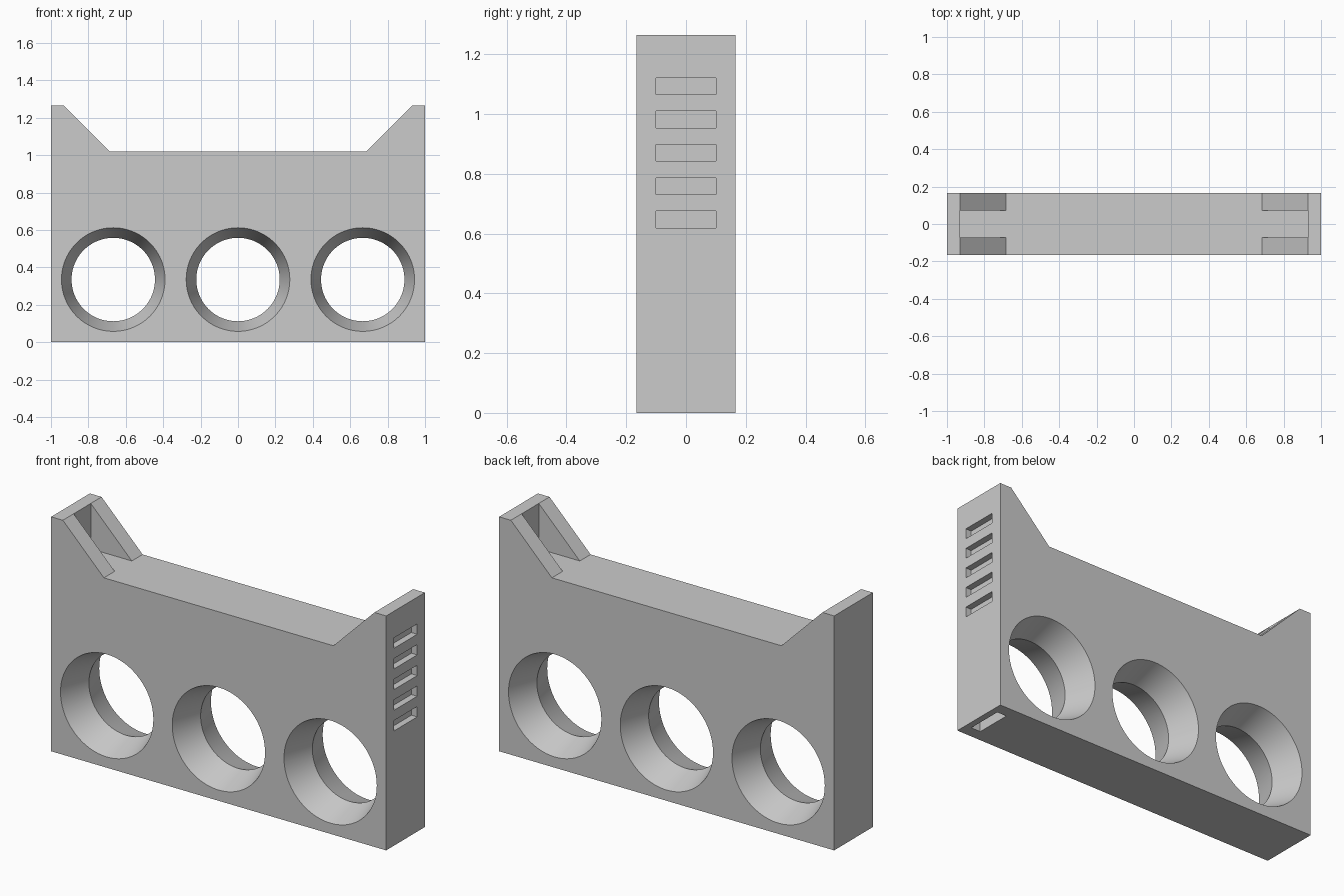
import bpy, bmesh, math
from mathutils import Vector

cube = bpy.data.objects.get("Cube")
if cube:
    bpy.data.objects.remove(cube, do_unlink=True)

HALF_DEPTH = 0.165
DECK = 1.02
TOP = 1.265
WALL = 0.93     # inner face of the end walls

grey = bpy.data.materials.new("light_grey")
grey.use_nodes = True
colour = (0.6, 0.6, 0.6, 1)
grey.diffuse_color = colour
grey.node_tree.nodes["Principled BSDF"].inputs["Base Color"].default_value = colour


def finish(name, bm):
    bmesh.ops.recalc_face_normals(bm, faces=bm.faces)
    mesh = bpy.data.meshes.new(name)
    bm.to_mesh(mesh)
    bm.free()
    mesh.materials.append(grey)
    obj = bpy.data.objects.new(name, mesh)
    bpy.context.collection.objects.link(obj)
    return obj


def box(name, low, high):
    bm = bmesh.new()
    bmesh.ops.create_cube(bm, size=1)
    low, high = Vector(low), Vector(high)
    for v in bm.verts:
        v.co = (low + high) / 2 + v.co * (high - low)
    return finish(name, bm)


def flared_hole(name, x, z, throat=0.223, mouth=0.277, sides=96):
    """Hourglass cutter, narrowest in the middle of the depth."""
    reach = HALF_DEPTH + 0.03
    wide = throat + (mouth - throat) * reach / HALF_DEPTH
    bm = bmesh.new()
    rings = []
    for y, r in ((-reach, wide), (0, throat), (reach, wide)):
        rings.append([bm.verts.new((x + r * math.cos(math.tau * i / sides), y,
                                    z + r * math.sin(math.tau * i / sides)))
                      for i in range(sides)])
    for a, b in zip(rings, rings[1:]):
        for i in range(sides):
            j = (i + 1) % sides
            bm.faces.new((a[i], a[j], b[j], b[i]))
    bm.faces.new(rings[0])
    bm.faces.new(rings[-1])
    return finish(name, bm)


# Main body: extruded front outline with a raised wedge at each end
half = [(1, 0), (1, TOP), (WALL, TOP), (0.685, DECK)]
outline = half + [(-x, z) for x, z in reversed(half)]
bm = bmesh.new()
face = bm.faces.new([bm.verts.new((x, -HALF_DEPTH, z)) for x, z in outline])
moved = bmesh.ops.extrude_face_region(bm, geom=[face])["geom"]
bmesh.ops.translate(bm, vec=(0, 2 * HALF_DEPTH, 0),
                    verts=[g for g in moved if isinstance(g, bmesh.types.BMVert)])
body = finish("body", bm)

cutters = []
# Three flared round openings
for x in (-0.667, 0, 0.667):
    cutters.append(flared_hole("hole_cutter", x, 0.335))
# Open recess between the sloping ribs at each end
for s in (-1, 1):
    a, b = sorted((s * 0.6, s * WALL))
    cutters.append(box("recess_cutter", (a, -0.073, DECK), (b, 0.073, 1.4)))
# Row of shallow slots on the left end
for i in range(5):
    z = 0.647 + i * 0.1115
    cutters.append(box("slot_cutter", (0.965, -0.1, z - 0.028), (1.1, 0.1, z + 0.028)))
# Slot in the underside
cutters.append(box("base_slot_cutter", (0.907, -0.1, -0.1), (0.965, 0.1, 0.1)))

bpy.context.view_layer.objects.active = body
for cutter in cutters:
    cutter.hide_render = True
    mod = body.modifiers.new("cut", "BOOLEAN")
    mod.operation = "DIFFERENCE"
    mod.solver = "EXACT"
    mod.object = cutter
    bpy.ops.object.modifier_apply(modifier=mod.name)
for cutter in cutters:
    bpy.data.objects.remove(cutter, do_unlink=True)

# Smooth the round openings, keep every other edge crisp
bpy.ops.object.select_all(action="DESELECT")
body.select_set(True)
bpy.ops.object.shade_smooth_by_angle(angle=math.radians(20))
